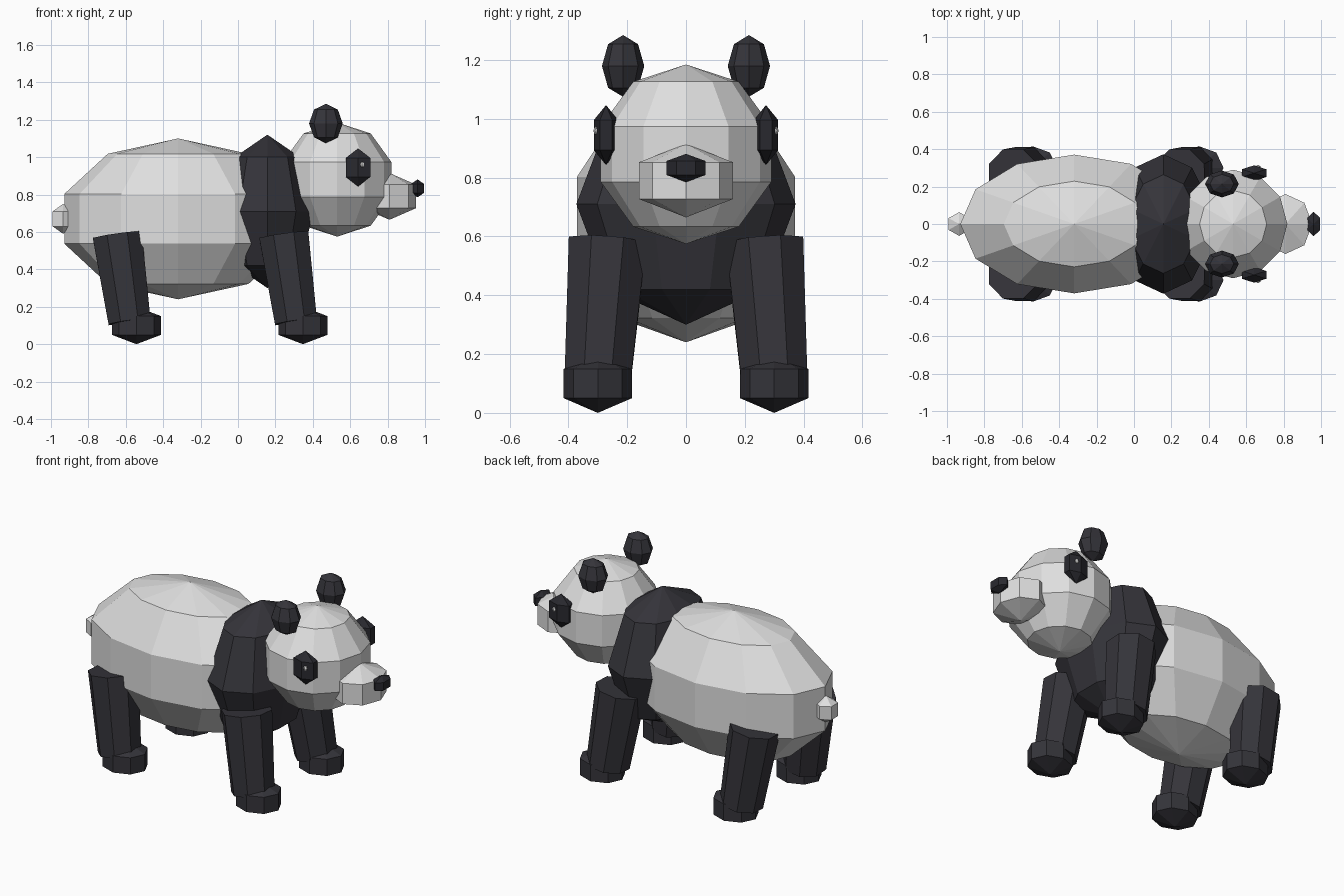
import bpy, math
from mathutils import Vector

cube = bpy.data.objects.get("Cube")
if cube:
    bpy.data.objects.remove(cube, do_unlink=True)


def material(name, r, g, b):
    m = bpy.data.materials.new(name)
    m.use_nodes = True
    m.diffuse_color = (r, g, b, 1)
    m.node_tree.nodes["Principled BSDF"].inputs["Base Color"].default_value = (r, g, b, 1)
    return m


white = material("white_fur", 0.74, 0.74, 0.74)
black = material("black_fur", 0.035, 0.034, 0.042)
nose_black = material("nose_black", 0.022, 0.022, 0.028)
glint = material("eye_glint", 0.7, 0.7, 0.7)


def ball(name, centre, radii, segments, rings, mat):
    """Low-poly ellipsoid with poles up and down."""
    bpy.ops.mesh.primitive_uv_sphere_add(segments=segments, ring_count=rings, radius=1, location=centre)
    ob = bpy.context.object
    ob.name = name
    # turn the ring so that a vertex always lies on the x axis
    for v in ob.data.vertices:
        v.co = Vector((v.co.x * radii[0], v.co.y * radii[1], v.co.z * radii[2]))
    ob.data.materials.append(mat)
    return ob


def limb(name, bottom, top, r_bottom, r_top, mat):
    """Tapered eight-sided column between two points."""
    a, b = Vector(bottom), Vector(top)
    axis = b - a
    bpy.ops.mesh.primitive_cone_add(vertices=8, radius1=r_bottom, radius2=r_top,
                                    depth=axis.length, location=(a + b) / 2)
    ob = bpy.context.object
    ob.name = name
    for v in ob.data.vertices:
        angle = math.atan2(v.co.y, v.co.x) + math.pi / 8
        r = v.co.xy.length
        v.co.x, v.co.y = r * math.cos(angle), r * math.sin(angle)
    ob.rotation_euler = (math.atan2(-axis.y, axis.z),
                         math.atan2(axis.x, math.hypot(axis.y, axis.z)), 0)
    ob.data.materials.append(mat)
    return ob


# Trunk and tail
ball("body", (-0.32, 0, 0.67), (0.64, 0.39, 0.43), 12, 5, white)
ball("shoulders", (0.157, 0, 0.71), (0.26, 0.373, 0.41), 10, 4, black)
ball("tail", (-0.935, 0, 0.67), (0.075, 0.073, 0.08), 6, 3, white)

# Head
ball("head", (0.53, 0, 0.88), (0.305, 0.305, 0.305), 12, 5, white)
ball("muzzle", (0.81, 0, 0.79), (0.165, 0.185, 0.125), 8, 3, white)
ball("nose", (0.96, 0, 0.833), (0.046, 0.076, 0.048), 6, 3, nose_black)

# Paired parts
for side, s in (("right", -1), ("left", 1)):
    ball(side + "_ear", (0.47, s * 0.214, 1.18), (0.09, 0.072, 0.105), 8, 4, black)
    ball(side + "_eye_patch", (0.642, s * 0.272, 0.945), (0.087, 0.048, 0.102), 6, 3, nose_black)
    ball(side + "_eye_glint", (0.663, s * 0.303, 0.96), (0.014, 0.012, 0.016), 6, 4, glint)
    for end, x in (("front", 0.31), ("rear", -0.58)):
        limb(f"{end}_{side}_leg", (x, s * 0.30, 0.12), (x - 0.065, s * 0.267, 0.583),
             0.122, 0.143, black)
        ball(f"{end}_{side}_foot", (x + 0.037, s * 0.30, 0.10), (0.152, 0.134, 0.10), 8, 3, black)
